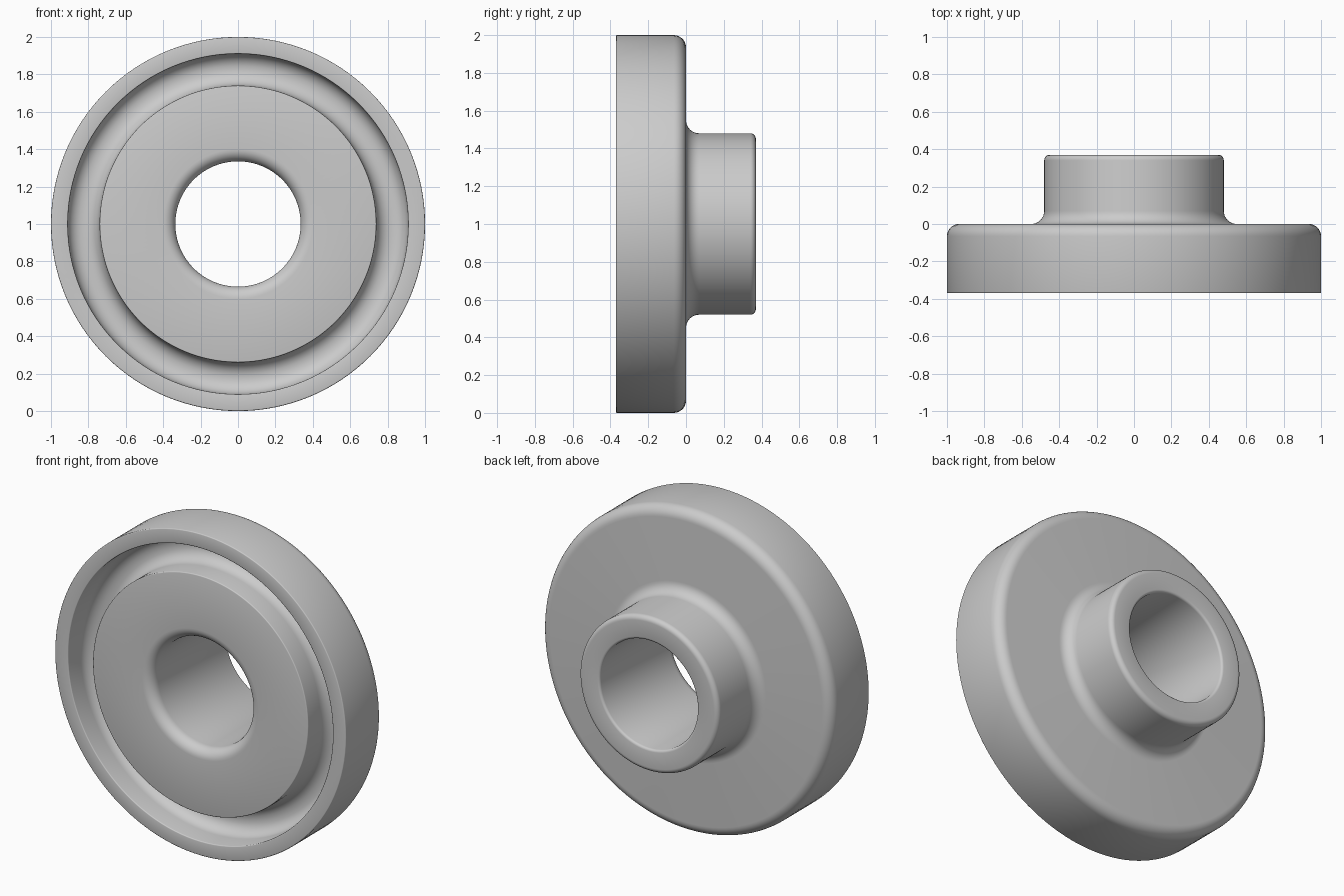
import bpy, bmesh, math
from mathutils import Vector

cube = bpy.data.objects.get("Cube")
if cube:
    bpy.data.objects.remove(cube, do_unlink=True)

SEGMENTS = 128

grey = bpy.data.materials.new("plain_grey")
grey.use_nodes = True
color = (0.6, 0.6, 0.6, 1)
grey.diffuse_color = color
grey.node_tree.nodes["Principled BSDF"].inputs["Base Color"].default_value = color


def rounded(corners, steps=8):
    """Closed profile with each corner (radius, depth, fillet) rounded by an arc."""
    points = []
    for i, (r, y, fillet) in enumerate(corners):
        p = Vector((r, y))
        a = (Vector(corners[i - 1][:2]) - p).normalized()
        b = (Vector(corners[(i + 1) % len(corners)][:2]) - p).normalized()
        n = steps if fillet > 0.02 else 3
        # All corners are square, so the arc centre lies at p + (a + b) * fillet
        for k in range(n + 1):
            t = k / n * math.pi / 2
            points.append(p + fillet * (a * (1 - math.sin(t)) + b * (1 - math.cos(t))))
    return points


# Half section: rim, front groove, bore and rear hub
corners = [
    (1.0, -0.37, 0.006),    # rim front outer edge
    (1.0, 0.0, 0.065),      # rim rear edge
    (0.48, 0.0, 0.07),      # hub root
    (0.48, 0.37, 0.03),     # hub rear edge
    (0.335, 0.37, 0.015),   # bore rear edge
    (0.335, -0.37, 0.065),  # bore front edge
    (0.74, -0.37, 0.006),   # groove inner edge
    (0.74, -0.17, 0.08),    # groove floor
    (0.91, -0.17, 0.08),
    (0.91, -0.37, 0.006),   # groove outer edge
]

# Revolve the section about the y axis
bm = bmesh.new()
verts = [bm.verts.new((p.x, p.y, 0)) for p in rounded(corners)]
edges = [bm.edges.new((verts[i - 1], verts[i])) for i in range(len(verts))]
bmesh.ops.spin(bm, geom=verts + edges, cent=(0, 0, 0), axis=(0, 1, 0),
               angle=2 * math.pi, steps=SEGMENTS, use_merge=True)
bmesh.ops.remove_doubles(bm, verts=bm.verts, dist=0.0001)
bmesh.ops.recalc_face_normals(bm, faces=bm.faces)
bmesh.ops.translate(bm, verts=bm.verts, vec=(0, 0, 1))

mesh = bpy.data.meshes.new("flanged_wheel")
bm.to_mesh(mesh)
bm.free()
mesh.materials.append(grey)
wheel = bpy.data.objects.new("flanged_wheel", mesh)
bpy.context.collection.objects.link(wheel)
bpy.context.view_layer.objects.active = wheel
wheel.select_set(True)
bpy.ops.object.shade_smooth_by_angle(angle=math.radians(35))
